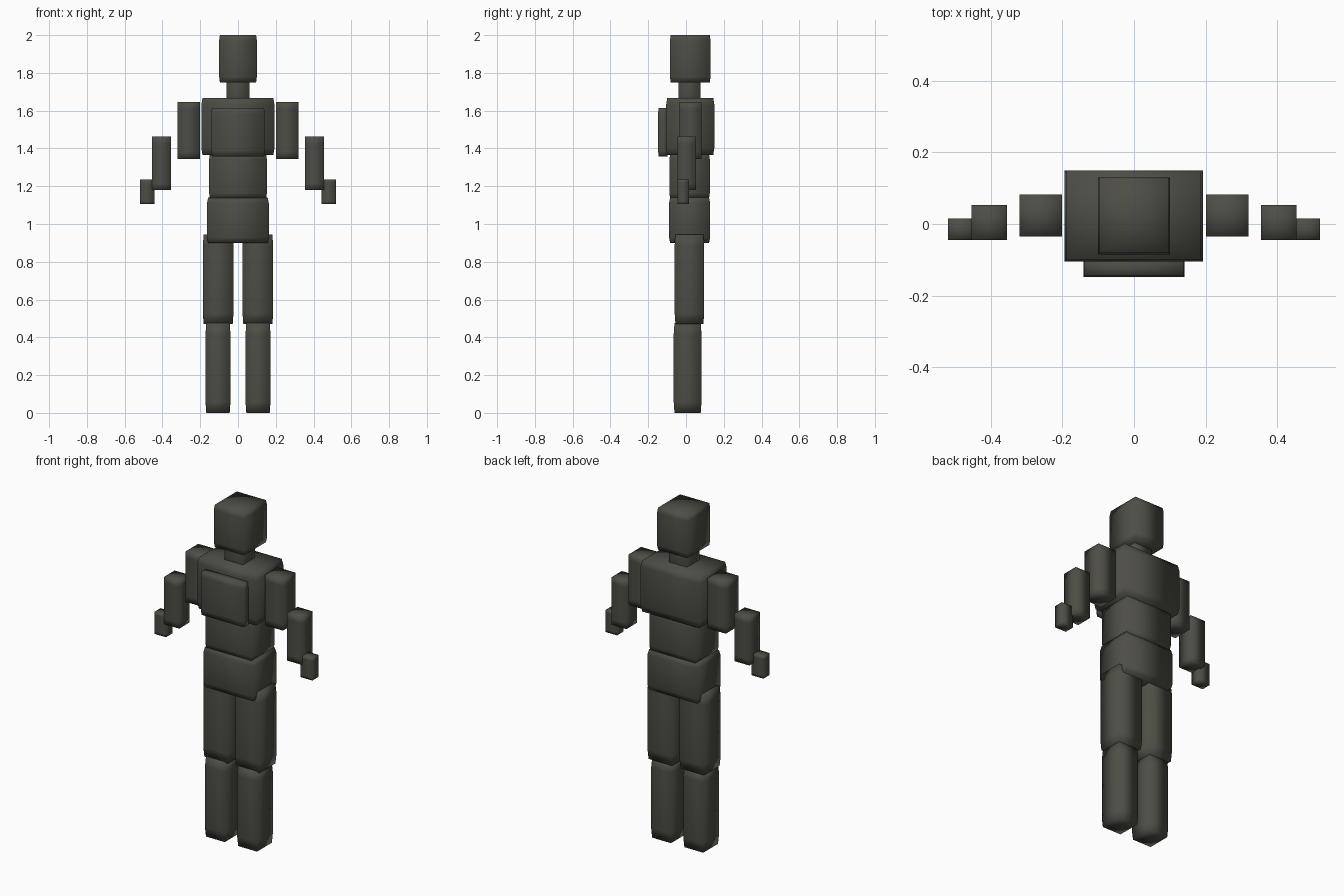
import bpy, bmesh

if "Cube" in bpy.data.objects:
    bpy.data.objects.remove(bpy.data.objects["Cube"])

dark_grey = bpy.data.materials.new("dark_grey")
dark_grey.diffuse_color = (0.075, 0.075, 0.061, 1)
dark_grey.use_nodes = True
dark_grey.node_tree.nodes["Principled BSDF"].inputs["Base Color"].default_value = dark_grey.diffuse_color


def block(name, x, y, z, taper=0.004):
    """Four-sided block, drawn in slightly at both ends, with fan caps."""
    bm = bmesh.new()
    rings = []
    for t, inset in ((0, taper), (0.12, 0), (0.5, 0), (0.88, 0), (1, taper)):
        h = z[0] + t * (z[1] - z[0])
        x0, x1 = x[0] + inset, x[1] - inset
        y0, y1 = y[0] + inset, y[1] - inset
        corners = ((x0, y0), (x1, y0), (x1, y1), (x0, y1))
        rings.append([bm.verts.new((a, b, h)) for a, b in corners])
    for low, high in zip(rings, rings[1:]):
        for i in range(4):
            j = (i + 1) % 4
            bm.faces.new((low[i], low[j], high[j], high[i]))
    for ring, h in ((rings[0], z[0]), (rings[-1], z[1])):
        centre = bm.verts.new((sum(x) / 2, sum(y) / 2, h))
        for i in range(4):
            bm.faces.new((ring[i], ring[(i + 1) % 4], centre))
    bmesh.ops.recalc_face_normals(bm, faces=bm.faces)
    for f in bm.faces:
        f.smooth = True
    mesh = bpy.data.meshes.new(name)
    bm.to_mesh(mesh)
    bm.free()
    mesh.materials.append(dark_grey)
    obj = bpy.data.objects.new(name, mesh)
    bpy.context.collection.objects.link(obj)


def pair(name, x, y, z, taper=0.002):
    """The same block on both sides of the body."""
    block(name + "_right", x, y, z, taper)
    block(name + "_left", (-x[1], -x[0]), y, z, taper)


# Head and trunk
block("head", (-0.1, 0.1), (-0.085, 0.13), (1.75, 2.0))
block("neck", (-0.06, 0.06), (-0.04, 0.076), (1.66, 1.755), 0.001)
block("chest", (-0.194, 0.193), (-0.105, 0.15), (1.365, 1.668), 0.006)
block("chest_plate", (-0.141, 0.141), (-0.148, -0.095), (1.358, 1.615), 0.003)
block("abdomen", (-0.153, 0.153), (-0.088, 0.126), (1.135, 1.37))
block("pelvis", (-0.164, 0.163), (-0.09, 0.128), (0.9, 1.14), 0.006)

# Arms
pair("upper_arm", (0.201, 0.32), (-0.035, 0.083), (1.345, 1.645), 0)
pair("forearm", (0.355, 0.454), (-0.045, 0.053), (1.18, 1.462), 0)
pair("hand", (0.443, 0.52), (-0.044, 0.015), (1.105, 1.235), 0)

# Legs
pair("thigh", (0.024, 0.186), (-0.06, 0.096), (0.47, 0.944), 0.004)
pair("shin", (0.04, 0.172), (-0.065, 0.082), (0, 0.475), 0.004)
